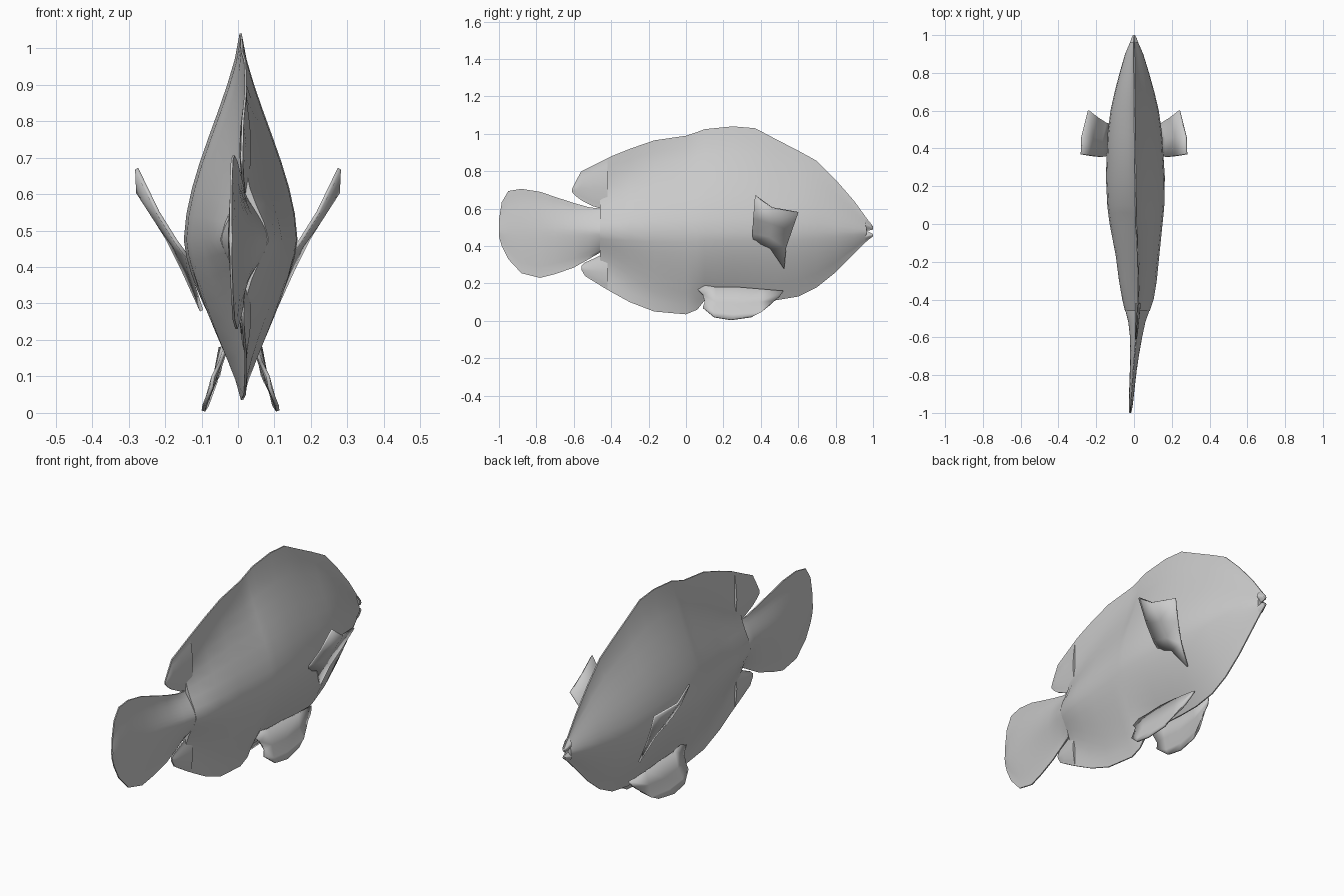
import bpy, bmesh, math

cube = bpy.data.objects.get("Cube")
if cube:
    bpy.data.objects.remove(cube, do_unlink=True)

grey = bpy.data.materials.new("plain grey")
grey.use_nodes = True
colour = (.6, .6, .6, 1)
grey.diffuse_color = colour
grey.node_tree.nodes["Principled BSDF"].inputs["Base Color"].default_value = colour

# Gentle sideways sway of the spine: (y, x)
SPINE = [(-1, -.02), (-.8, -.006), (-.6, .011), (-.4, .021),
         (-.2, .02), (0, .011), (.4, .005), (1, 0)]
STEPS = 8
EDGE = .003


def sway(y):
    for (y0, x0), (y1, x1) in zip(SPINE, SPINE[1:]):
        if y <= y1:
            return x0 + (x1 - x0) * (y - y0) / (y1 - y0)
    return 0


def upper_width(t):
    return ((1 + math.cos(math.pi * t)) / 2 + 1 - t ** 1.4) / 2


def lower_width(t):
    return 1 - t ** 1.5


def finish(name, bm):
    """Turn a bmesh into a smooth grey object."""
    bmesh.ops.recalc_face_normals(bm, faces=bm.faces[:])
    mesh = bpy.data.meshes.new(name)
    bm.to_mesh(mesh)
    bm.free()
    mesh.materials.append(grey)
    obj = bpy.data.objects.new(name, mesh)
    bpy.context.collection.objects.link(obj)
    bpy.ops.object.select_all(action='DESELECT')
    obj.select_set(True)
    bpy.context.view_layer.objects.active = obj
    bpy.ops.object.shade_smooth_by_angle(angle=math.radians(50))
    return obj


def loft(name, sections, middle=None):
    """Skin lens-shaped sections: (y, bottom, top, half width, sharpness)."""
    bm = bmesh.new()
    rings = []
    for y, bottom, top, half, sharp in sections:
        mid = middle if middle else (bottom + top) / 2
        side = []
        for k in range(-STEPS, STEPS + 1):
            t = abs(k) / STEPS
            shape, end = (upper_width, top) if k > 0 else (lower_width, bottom)
            width = half * max(shape(t), 0) ** sharp
            side.append((max(width, EDGE), mid + (end - mid) * t))
        cx = sway(y)
        ring = [bm.verts.new((cx + w, y, z)) for w, z in side]
        ring += [bm.verts.new((cx - w, y, z)) for w, z in reversed(side)]
        rings.append(ring)
    for a, b in zip(rings, rings[1:]):
        for i in range(len(a)):
            j = (i + 1) % len(a)
            bm.faces.new((a[i], a[j], b[j], b[i]))
    bm.faces.new(rings[0])
    bm.faces.new(rings[-1])
    return finish(name, bm)


def paired_fin(name, rows, centre):
    """Skin rows of points from root to tip, on both sides of the body."""
    for label, sign in (("left", 1), ("right", -1)):
        bm = bmesh.new()
        grid = [[bm.verts.new((centre + sign * x, y, z)) for x, y, z in row]
                for row in rows]
        for a, b in zip(grid, grid[1:]):
            for i in range(len(a) - 1):
                bm.faces.new((a[i], a[i + 1], b[i + 1], b[i]))
        fin = finish(label + "_" + name, bm)
        solid = fin.modifiers.new("thickness", 'SOLIDIFY')
        solid.thickness = .01
        solid.offset = 0


# Deep flat body, running into the dorsal and anal fins
loft("body", [
    (.965, .425, .55, .02, 1), (.9, .36, .64, .048, 1), (.8, .26, .755, .078, 1),
    (.7, .18, .855, .105, 1), (.6, .13, .91, .128, 1), (.48, .11, .972, .144, 1),
    (.37, .11, 1.03, .15, 1), (.25, .115, 1.04, .156, 1), (.1, .11, 1.025, .151, 1),
    (.06, .06, 1.01, .147, 1.1), (0, .035, .99, .14, 1.2), (-.17, .05, .965, .115, 1.6),
    (-.3, .1, .92, .1, 2.3), (-.4, .155, .88, .083, 3.3), (-.46, .19, .85, .066, 4.5),
], middle=.475)

# Lips on either side of the mouth slit
loft("upper_lip", [(.96, .48, .555, .021, 1), (.985, .485, .525, .014, 1),
                   (1, .488, .505, .005, 1)])
loft("lower_lip", [(.96, .42, .481, .021, 1), (.98, .437, .475, .014, 1),
                   (1, .452, .465, .005, 1)])

# Tail stalk widening into the round tail fin
loft("tail", [
    (-.38, .37, .61, .07, .8), (-.46, .365, .6, .063, .8), (-.52, .33, .608, .045, 1),
    (-.6, .285, .63, .032, 1.3), (-.7, .25, .663, .023, 1.2), (-.78, .23, .69, .018, 1),
    (-.88, .255, .706, .014, 1), (-.95, .33, .694, .011, 1), (-.985, .4, .635, .008, 1),
    (-1, .45, .54, .005, 1),
], middle=.475)

# Free rear lobes of the dorsal and anal fins
loft("dorsal_lobe", [(-.42, .59, .87, .016, .6), (-.5, .614, .83, .012, .6),
                     (-.56, .645, .8, .009, .6), (-.59, .668, .745, .007, .6),
                     (-.61, .69, .705, .004, .6)])
loft("anal_lobe", [(-.42, .167, .37, .016, .6), (-.5, .215, .33, .012, .6),
                   (-.54, .24, .312, .008, .6), (-.56, .275, .295, .004, .6)])

# Raised side fins
paired_fin("pectoral_fin", [
    [(.14, .36, .43), (.135, .45, .39), (.1, .525, .28)],
    [(.17, .355, .47), (.17, .45, .45), (.15, .535, .39)],
    [(.22, .36, .55), (.22, .46, .52), (.195, .565, .48)],
    [(.278, .37, .67), (.275, .46, .605), (.24, .6, .58)],
], 0)

# Belly fins, flaring outwards
paired_fin("pelvic_fin", [
    [(.045, .52, .16), (.055, .4, .17), (.055, .28, .18), (.05, .16, .18), (.035, .03, .2)],
    [(.055, .5, .13), (.065, .39, .1), (.07, .27, .09), (.07, .16, .1), (.055, .09, .14)],
    [(.06, .47, .105), (.085, .4, .05), (.092, .26, .035), (.09, .15, .045), (.075, .1, .1)],
    [(.065, .45, .09), (.092, .35, .02), (.102, .24, .005), (.1, .15, .02), (.08, .09, .07)],
], .007)
